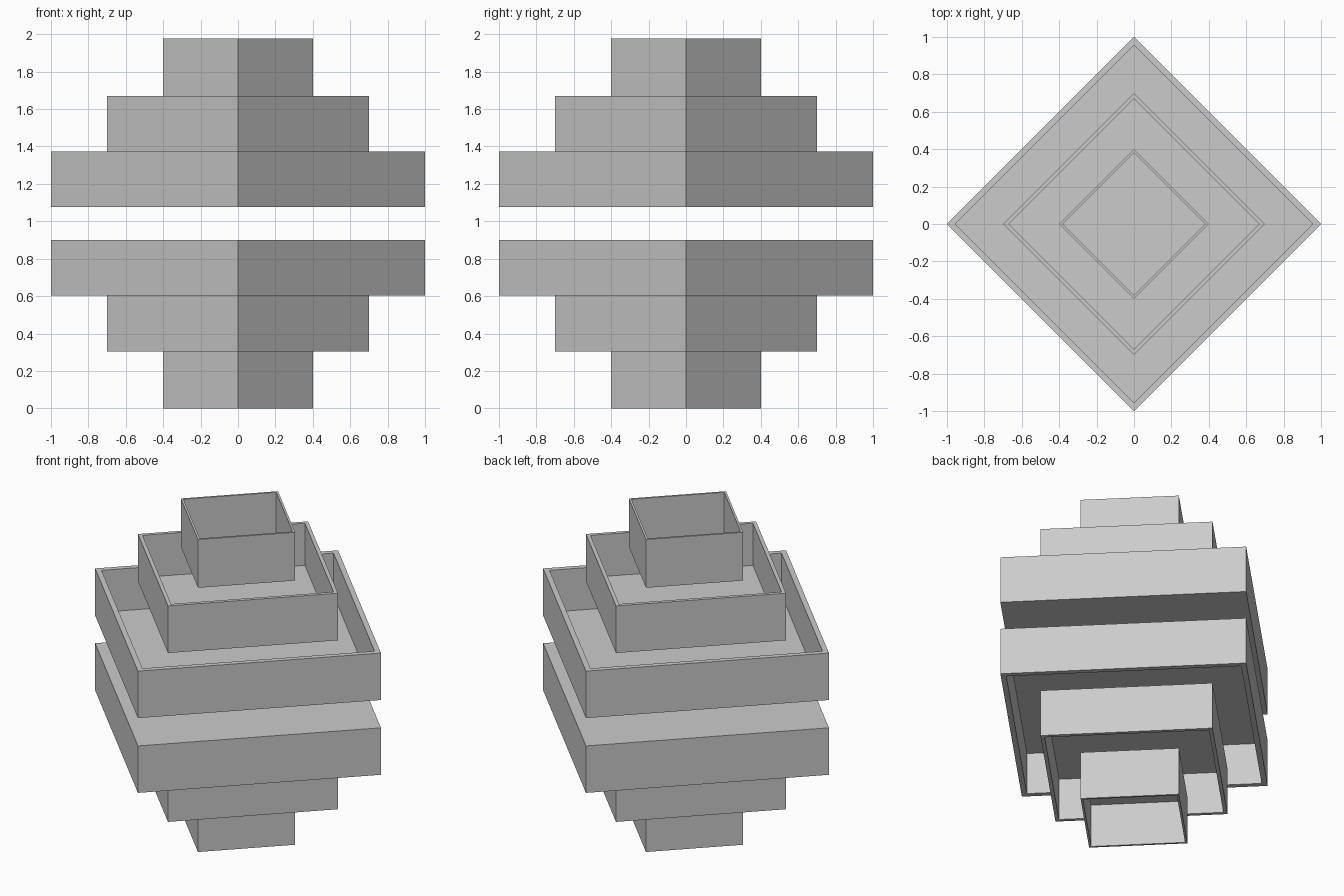
import bpy, bmesh
from mathutils import Matrix

if "Cube" in bpy.data.objects:
    bpy.data.objects.remove(bpy.data.objects["Cube"])

HEIGHT = 1.976
FLOOR = 0.032
WALL = 0.032  # relative to the tray radius


def tray(name, radius, z0, z1, flip):
    """Open four-sided tray set diamond-wise; flip mirrors it to the lower half."""
    bm = bmesh.new()
    h = z1 - z0
    bmesh.ops.create_cone(bm, cap_ends=True, segments=4, radius1=radius,
                          radius2=radius, depth=h,
                          matrix=Matrix.Translation((0, 0, z0 + h / 2)))
    bm.normal_update()
    top = max(bm.faces, key=lambda f: f.calc_center_median().z)
    # rim, then the cavity pushed down to the floor
    bmesh.ops.inset_region(bm, faces=[top], thickness=WALL * radius, use_even_offset=True)
    cavity = bmesh.ops.extrude_discrete_faces(bm, faces=[top])["faces"][0]
    bmesh.ops.translate(bm, verts=cavity.verts, vec=(0, 0, FLOOR - h))
    if flip:
        for v in bm.verts:
            v.co.z = HEIGHT - v.co.z
    bmesh.ops.recalc_face_normals(bm, faces=bm.faces)
    mesh = bpy.data.meshes.new(name)
    bm.to_mesh(mesh)
    bm.free()
    bpy.context.collection.objects.link(bpy.data.objects.new(name, mesh))


# Three stepped trays, mirrored below
tiers = [("large", 1.0, 1.076, 1.373), ("middle", 0.7, 1.373, 1.671), ("small", 0.4, 1.671, HEIGHT)]
for size, r, z0, z1 in tiers:
    tray("upper_" + size + "_tray", r, z0, z1, False)
    tray("lower_" + size + "_tray", r, z0, z1, True)
